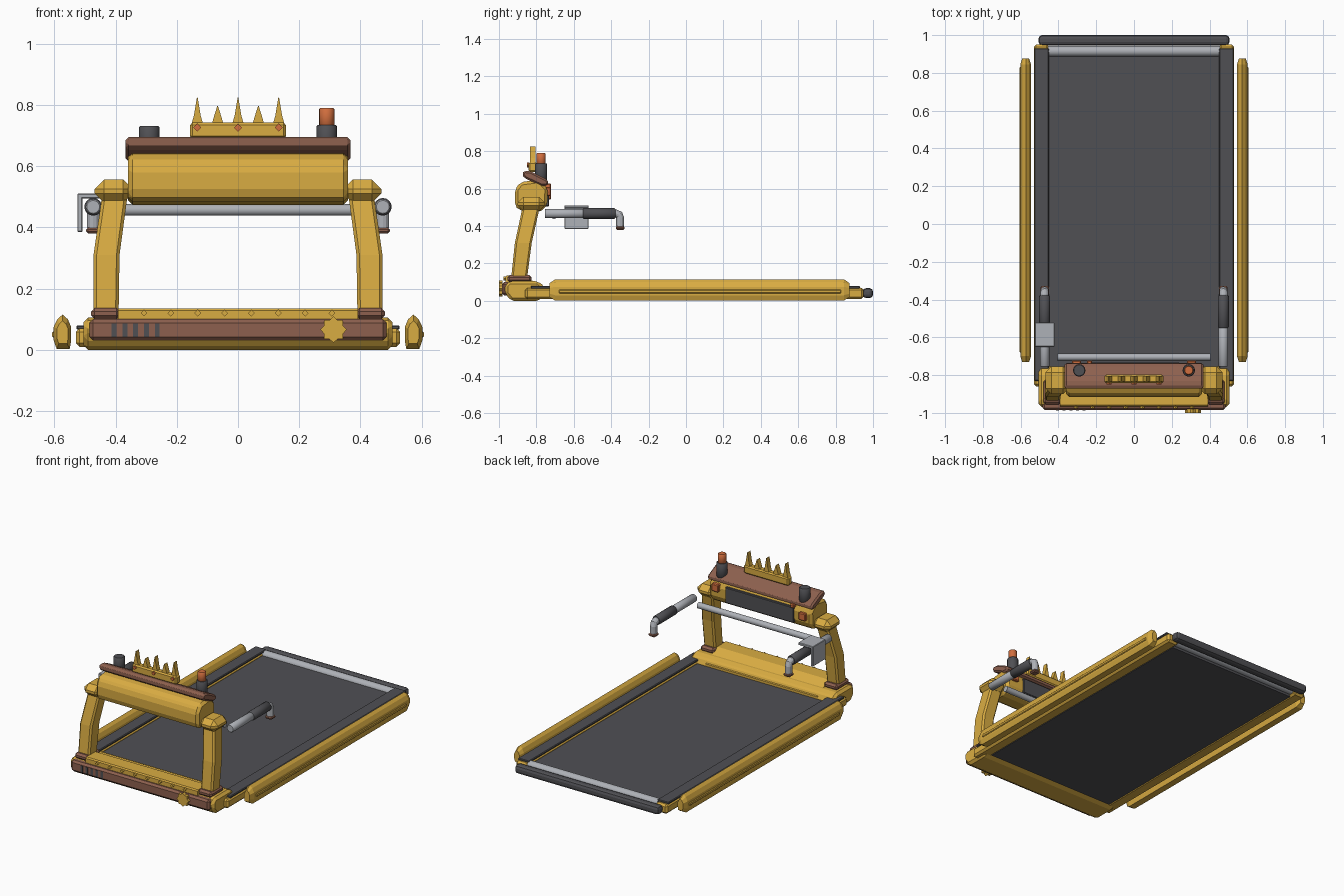
import bpy, bmesh, math
from mathutils import Vector

if "Cube" in bpy.data.objects:
    bpy.data.objects.remove(bpy.data.objects["Cube"])


def material(name, rgb):
    lin = [((c / 255 + 0.055) / 1.055) ** 2.4 for c in rgb]
    m = bpy.data.materials.new(name)
    m.diffuse_color = (*lin, 1)
    m.use_nodes = True
    m.node_tree.nodes["Principled BSDF"].inputs["Base Color"].default_value = m.diffuse_color
    return m


YELLOW = material("mustard yellow", (217, 172, 66))
BROWN = material("red brown", (141, 96, 78))
DARK = material("dark grey", (80, 80, 84))
GREY = material("light grey", (174, 177, 183))
ORANGE = material("orange", (209, 110, 62))


def finish(name, bm, mat, bevel=0.0, segs=1):
    bmesh.ops.recalc_face_normals(bm, faces=bm.faces)
    me = bpy.data.meshes.new(name)
    bm.to_mesh(me)
    bm.free()
    me.materials.append(mat)
    ob = bpy.data.objects.new(name, me)
    bpy.context.collection.objects.link(ob)
    if bevel:
        b = ob.modifiers.new("bevel", 'BEVEL')
        b.width, b.segments, b.limit_method = bevel, segs, 'ANGLE'
        b.angle_limit = math.radians(25)
    return ob


def loft(name, rings, mat, bevel=0.0, segs=1):
    """Skin a list of closed rings of points and cap both ends."""
    bm = bmesh.new()
    vs = [[bm.verts.new(p) for p in r] for r in rings]
    n = len(vs[0])
    for a, b in zip(vs, vs[1:]):
        for i in range(n):
            bm.faces.new((a[i], a[(i + 1) % n], b[(i + 1) % n], b[i]))
    bm.faces.new(vs[0][::-1])
    bm.faces.new(vs[-1])
    return finish(name, bm, mat, bevel, segs)


def prism(name, pts, axis, a, b, mat, bevel=0.0, segs=1):
    """Extrude a 2D profile along x (pts are y,z) or along y (pts are x,z)."""
    place = (lambda p, t: (t, p[0], p[1])) if axis == 'x' else (lambda p, t: (p[0], t, p[1]))
    return loft(name, [[place(p, t) for p in pts] for t in (a, b)], mat, bevel, segs)


def box(name, x, y, z, mat, bevel=0.0, segs=1):
    pts = [(y[0], z[0]), (y[1], z[0]), (y[1], z[1]), (y[0], z[1])]
    return prism(name, pts, 'x', x[0], x[1], mat, bevel, segs)


def rod(name, p, q, r, mat, n=16, bevel=0.0):
    p, q = Vector(p), Vector(q)
    bm = bmesh.new()
    bmesh.ops.create_cone(bm, cap_ends=True, segments=n, radius1=r, radius2=r, depth=(q - p).length)
    ob = finish(name, bm, mat, bevel)
    ob.location = (p + q) / 2
    ob.rotation_euler = (q - p).to_track_quat('Z', 'Y').to_euler()
    for f in ob.data.polygons:
        f.use_smooth = n > 8 and len(f.vertices) == 4
    return ob


def diamond(name, x, z, r, y0, y1, mat):
    prism(name, [(x - r, z), (x, z - r), (x + r, z), (x, z + r)], 'y', y0, y1, mat)


# running deck and rear end
box("running_belt", (-0.455, 0.455), (-0.84, 0.90), (0.012, 0.055), DARK)
rod("rear_roller", (-0.455, 0.915, 0.05), (0.455, 0.915, 0.05), 0.028, GREY)
box("rear_end_cap", (-0.505, 0.505), (0.945, 1.0), (0.015, 0.068), DARK, 0.018, 2)

for s, side in ((-1, "left"), (1, "right")):
    # inner frame rail with dark foot strip
    box(f"{side}_frame_rail", sorted((s * 0.45, s * 0.53)), (-0.86, 0.95), (0.01, 0.07), YELLOW, 0.012)
    box(f"{side}_foot_strip", sorted((s * 0.45, s * 0.528)), (-0.83, 0.93), (0.066, 0.08), DARK, 0.004)
    # outer bumper rail with tapered ends
    prof = [(0.55, 0.002), (0.592, 0.002), (0.602, 0.03), (0.602, 0.075), (0.59, 0.1),
            (0.573, 0.115), (0.556, 0.1), (0.545, 0.075), (0.545, 0.03)]
    rings = []
    for y, k in ((-0.73, 0.65), (-0.70, 1), (0.845, 1), (0.875, 0.65)):
        rings.append([(s * (0.573 + (px - 0.573) * k), y, 0.056 + (pz - 0.056) * k) for px, pz in prof])
    loft(f"{side}_bumper_rail", rings, YELLOW)
    box(f"{side}_bumper_trim", sorted((s * 0.595, s * 0.607)), (-0.68, 0.83), (0.04, 0.06), YELLOW, 0.004)
    # column foot, bent column and top joint
    box(f"{side}_column_foot", sorted((s * 0.385, s * 0.48)), (-0.955, -0.825), (0.1, 0.137), BROWN, 0.012)
    rings = []
    for xi, xo, y0, y1, z in ((0.39, 0.472, -0.935, -0.85, 0.12), (0.387, 0.472, -0.915, -0.825, 0.31),
                              (0.36, 0.443, -0.872, -0.78, 0.51)):
        rings.append([(s * xi, y0, z), (s * xo, y0, z), (s * xo, y1, z), (s * xi, y1, z)])
    loft(f"{side}_column", rings, YELLOW, 0.01)
    box(f"{side}_column_joint", sorted((s * 0.345, s * 0.468)), (-0.9, -0.755), (0.48, 0.556), YELLOW, 0.03)
    # handlebar with grip, bent end and brown tip
    x = s * 0.473
    rod(f"{side}_handle_bar", (x, -0.755, 0.467), (x, -0.54, 0.467), 0.025, GREY, bevel=0.004)
    rod(f"{side}_handle_grip", (x, -0.55, 0.467), (x, -0.378, 0.467), 0.029, DARK, bevel=0.004)
    bend = []
    for y, z, a in ((-0.385, 0.467, 0), (-0.37, 0.467, 0), (-0.357, 0.46, 45), (-0.352, 0.445, 90), (-0.352, 0.398, 90)):
        ca, sa = math.cos(math.radians(a)), math.sin(math.radians(a))
        bend.append([(x + 0.021 * math.cos(t), y + 0.021 * math.sin(t) * sa, z + 0.021 * math.sin(t) * ca)
                     for t in (i * math.tau / 12 for i in range(12))])
    loft(f"{side}_handle_elbow", bend, GREY)
    box(f"{side}_handle_tip", (x - 0.023, x + 0.023), (-0.375, -0.329), (0.38, 0.399), BROWN, 0.006)

# bracket hung on the left handle
box("bracket_top", (-0.522, -0.42), (-0.65, -0.522), (0.495, 0.511), GREY, 0.003)
box("bracket_side", (-0.525, -0.508), (-0.65, -0.522), (0.385, 0.511), GREY, 0.003)

# motor hood: lower body, raised middle ridge, brown front panel
prism("motor_body", [(-0.968, 0.04), (-0.935, 0.0), (-0.785, 0.0), (-0.755, 0.03), (-0.755, 0.075),
                     (-0.79, 0.105), (-0.945, 0.105), (-0.968, 0.085)], 'x', -0.505, 0.505, YELLOW, 0.018)
prism("motor_hood", [(-0.965, 0.06), (-0.965, 0.128), (-0.958, 0.135), (-0.87, 0.135), (-0.755, 0.07),
                     (-0.755, 0.05)], 'x', -0.392, 0.392, YELLOW)
box("front_panel", (-0.485, 0.485), (-0.985, -0.94), (0.03, 0.1), BROWN, 0.012)
for i in range(8):
    diamond(f"hood_rivet_{i}", -0.307 + i * 0.0877, 0.12, 0.011, -0.977, -0.96, YELLOW)
for i in range(5):
    c = -0.405 + i * 0.0353
    box(f"vent_slot_{i}", (c - 0.008, c + 0.008), (-0.988, -0.98), (0.042, 0.086), DARK)
star = [(0.312 + r * math.cos(a), 0.066 + r * math.sin(a)) for r, a in
        ((0.043 if i % 2 else 0.034, i * math.tau / 16 + math.pi / 16 * 2) for i in range(16))]
prism("star_badge", star, 'y', -1.0, -0.98, YELLOW)

# console body, screen and buttons
prism("console_body", [(-0.915, 0.51), (-0.895, 0.485), (-0.785, 0.472), (-0.742, 0.51), (-0.738, 0.60),
                       (-0.785, 0.648), (-0.885, 0.635), (-0.915, 0.595)], 'x', -0.36, 0.36, YELLOW, 0.022)
box("console_screen", (-0.24, 0.24), (-0.76, -0.732), (0.505, 0.605), DARK, 0.004)
for i, (bx, bz, h) in enumerate(((-0.305, 0.565, 0.024), (0.305, 0.585, 0.024), (-0.235, 0.615, 0.013))):
    box(f"console_button_{i}", (bx - h, bx + h), (-0.76, -0.722), (bz - h, bz + h), ORANGE, 0.005)
rod("cross_bar", (-0.405, -0.705, 0.457), (0.405, -0.705, 0.457), 0.019, GREY)

# sloping brown tray on top
prism("top_tray", [(-0.877, 0.678), (-0.865, 0.696), (-0.83, 0.692), (-0.745, 0.65), (-0.732, 0.632),
                   (-0.742, 0.615), (-0.775, 0.615), (-0.865, 0.657)], 'x', -0.367, 0.367, BROWN, 0.01)

# knobs
rod("left_knob", (-0.29, -0.775, 0.64), (-0.29, -0.775, 0.731), 0.033, DARK, bevel=0.004)
rod("right_knob", (0.29, -0.775, 0.64), (0.29, -0.775, 0.735), 0.033, DARK, bevel=0.004)
rod("right_knob_light", (0.29, -0.775, 0.73), (0.29, -0.775, 0.79), 0.025, ORANGE, bevel=0.004)

# spiked crest
box("crest_base", (-0.157, 0.157), (-0.842, -0.798), (0.69, 0.742), YELLOW, 0.008)
for i in range(5):
    c = (i - 2) * 0.0665
    top = 0.797 if i % 2 else 0.825
    prism(f"crest_spike_{i}", [(c - 0.019, 0.738), (c + 0.019, 0.738), (c + 0.011, 0.765), (c + 0.001, top),
                               (c - 0.001, top), (c - 0.011, 0.765)], 'y', -0.834, -0.804, YELLOW)
    if i % 2 == 0:
        diamond(f"crest_gem_{i}", c, 0.726, 0.013, -0.85, -0.84, ORANGE)
